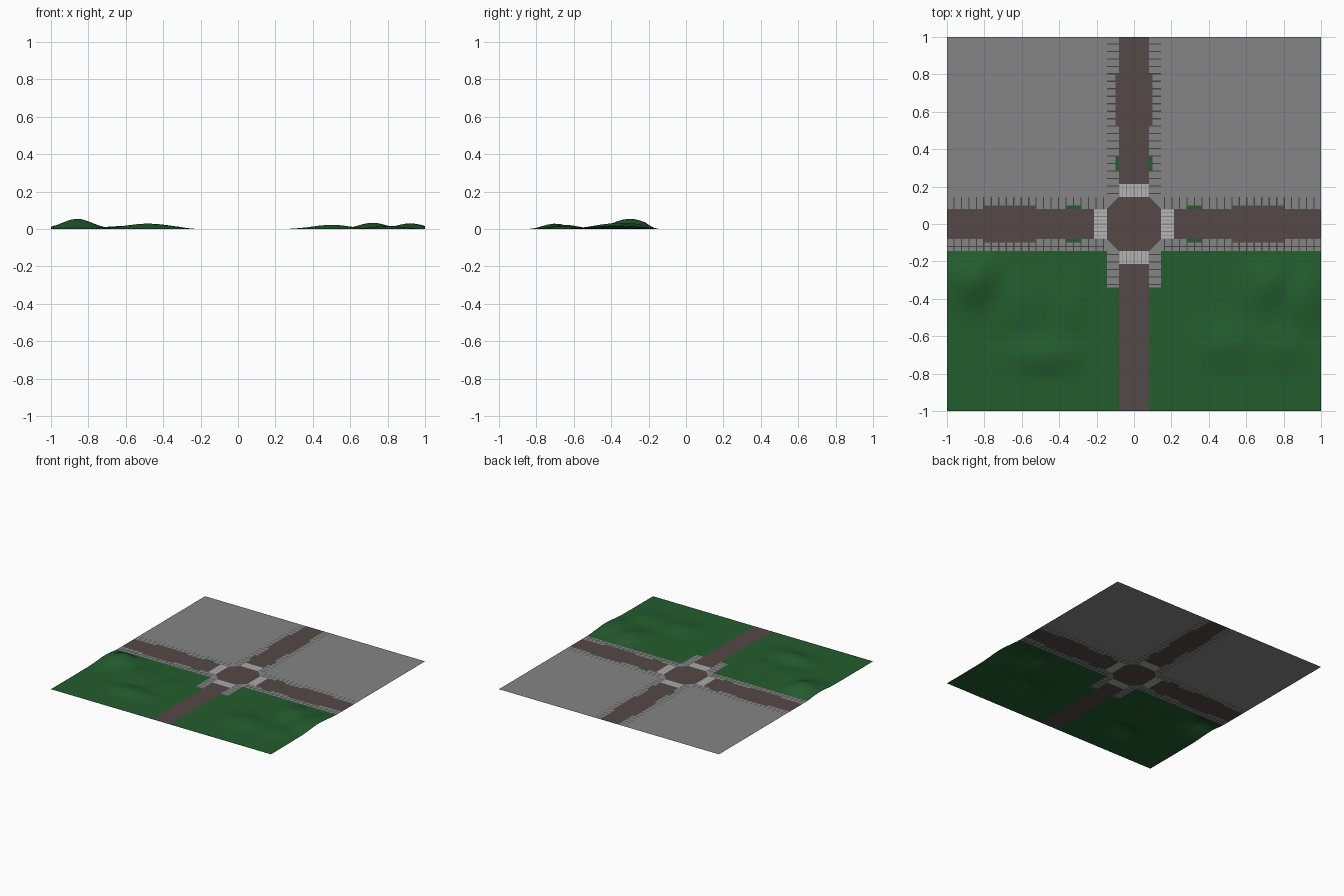
import bpy, bmesh, math

if "Cube" in bpy.data.objects:
    bpy.data.objects.remove(bpy.data.objects["Cube"])

def material(name, rgb):
    m = bpy.data.materials.new(name)
    m.diffuse_color = (*rgb, 1)
    m.use_nodes = True
    m.node_tree.nodes["Principled BSDF"].inputs["Base Color"].default_value = m.diffuse_color
    return m

PAVING = material("paving grey", (0.235, 0.235, 0.235))
ASPHALT = material("brown asphalt", (0.092, 0.065, 0.065))
GRASS = material("grass green", (0.017, 0.108, 0.027))
PAINT = material("crossing paint", (0.46, 0.46, 0.46))
JOINT = material("dark joint", (0.06, 0.06, 0.06))

def sheet(name, polys, mat, turn=0, smooth=False):
    """One flat sheet from polygons, turned in quarter turns about the centre."""
    bm = bmesh.new()
    c, s = [(1, 0), (0, 1), (-1, 0), (0, -1)][turn]
    for poly in polys:
        f = bm.faces.new([bm.verts.new((c * p[0] - s * p[1], s * p[0] + c * p[1],
                                        p[2] if len(p) > 2 else 0)) for p in poly])
        f.smooth = smooth
    bmesh.ops.remove_doubles(bm, verts=bm.verts, dist=1e-5)
    me = bpy.data.meshes.new(name)
    bm.to_mesh(me)
    bm.free()
    me.materials.append(mat)
    ob = bpy.data.objects.new(name, me)
    bpy.context.collection.objects.link(ob)
    return ob

def rect(u0, u1, v0, v1):
    v0, v1 = min(v0, v1), max(v0, v1)
    return [(u0, v0), (u1, v0), (u1, v1), (u0, v1)]

R, W, BAY = 0.08, 0.145, 0.10      # road half width, pavement edge, bay half width
CROSS_END = 0.215

# Octagonal junction in the middle
sheet("junction", [[(W, -R), (W, R), (R, W), (-R, W), (-W, R), (-W, -R), (-R, -W), (R, -W)]], ASPHALT)

def arm(label, turn, end=1.0, lined_side=0):
    """One street leaving the junction along +u: road, crossing, pavements."""
    full = end == 1.0
    road = [rect(CROSS_END, 1, -R, R)]
    bars, paving, joints, planters = [], [], [], []
    # Zebra crossing: painted bars with narrow gaps
    for i in range(8):
        v = -R + 0.02 * i
        paving.append(rect(W, CROSS_END, v, v + 0.0025))
        bars.append(rect(W, CROSS_END, v + 0.0025, v + 0.0175))
        paving.append(rect(W, CROSS_END, v + 0.0175, v + 0.02))
    # Pavement slabs with a dark joint every 0.04
    for side in (-1, 1):
        paving.append(rect(W, 0.16, side * R, side * W))
        for k in range(21):
            a = 0.16 + 0.04 * k
            if a >= end:
                break
            b = min(a + 0.04, end)
            inner = R
            if full and 9 <= k < 16:          # parking bay
                inner = BAY
                road.append(rect(a, b, side * R, side * BAY))
            elif full and 3 <= k < 5:         # planting bed
                inner = BAY
                planters.append(rect(a, b, side * R, side * BAY))
            joints.append(rect(a, a + 0.006, side * inner, side * W))
            if side == lined_side:            # long joint beside the grass
                paving.append(rect(a + 0.006, b, side * inner, side * 0.117))
                joints.append(rect(a + 0.006, b, side * 0.117, side * 0.123))
                paving.append(rect(a + 0.006, b, side * 0.123, side * W))
            else:
                paving.append(rect(a + 0.006, b, side * inner, side * W))
    sheet(label + "_road", road, ASPHALT, turn)
    sheet(label + "_crossing_bars", bars, PAINT, turn)
    sheet(label + "_pavement", paving, PAVING, turn)
    sheet(label + "_pavement_joints", joints, JOINT, turn)
    if planters:
        sheet(label + "_planting_beds", planters, GRASS, turn)
    # Corner pavement beside this arm
    sheet(label + "_corner_pavement", [[(W, R), (W, W), (R, W)]], PAVING, turn)

arm("east", 0, lined_side=-1)
arm("north", 1)
arm("west", 2, lined_side=1)
arm("south", 3, end=0.34)

# Paved building plots on the north side
sheet("north_east_plot", [rect(W, 1, W, 1)], PAVING)
sheet("north_west_plot", [rect(W, 1, W, 1)], PAVING, 1)

# Rolling grass: each hill is (x, y, x spread, y spread, height)
HILLS = [(-0.86, -0.30, 0.09, 0.10, 0.055), (-0.48, -0.70, 0.14, 0.07, 0.029),
         (-0.62, -0.42, 0.12, 0.12, 0.016), (-0.34, -0.45, 0.07, 0.10, 0.013),
         (0.50, -0.65, 0.11, 0.08, 0.023), (0.72, -0.32, 0.08, 0.10, 0.034),
         (0.92, -0.38, 0.08, 0.12, 0.031), (0.80, -0.66, 0.10, 0.08, 0.016)]

def height(x, y):
    h = max(hh * math.exp(-((x - cx) / sx) ** 2 / 1.6 - ((y - cy) / sy) ** 2 / 1.6)
            for cx, cy, sx, sy, hh in HILLS)
    fade = min(1, max(0, (-W - y) / 0.07)) * min(1, max(0, (y + 0.88) / 0.1))
    fade *= min(1, max(0, (abs(x) - 0.2) / 0.1))
    return h * fade

def steps(a, b, n):
    return [a + (b - a) * i / n for i in range(n)]

xs = [R] + steps(W, 1, 26) + [1]
ys = steps(-1, -0.34, 20) + steps(-0.34, -W, 8) + [-W]
for label, sx in (("west_lawn", -1), ("east_lawn", 1)):
    polys = []
    for x0, x1 in zip(xs, xs[1:]):
        for y0, y1 in zip(ys, ys[1:]):
            if x0 < W - 1e-6 and y0 > -0.34 - 1e-6:   # pavement notch
                continue
            corners = [(sx * x0, y0), (sx * x1, y0), (sx * x1, y1), (sx * x0, y1)][::sx]
            polys.append([(x, y, height(x, y)) for x, y in corners])
    sheet(label, polys, GRASS, smooth=True)
